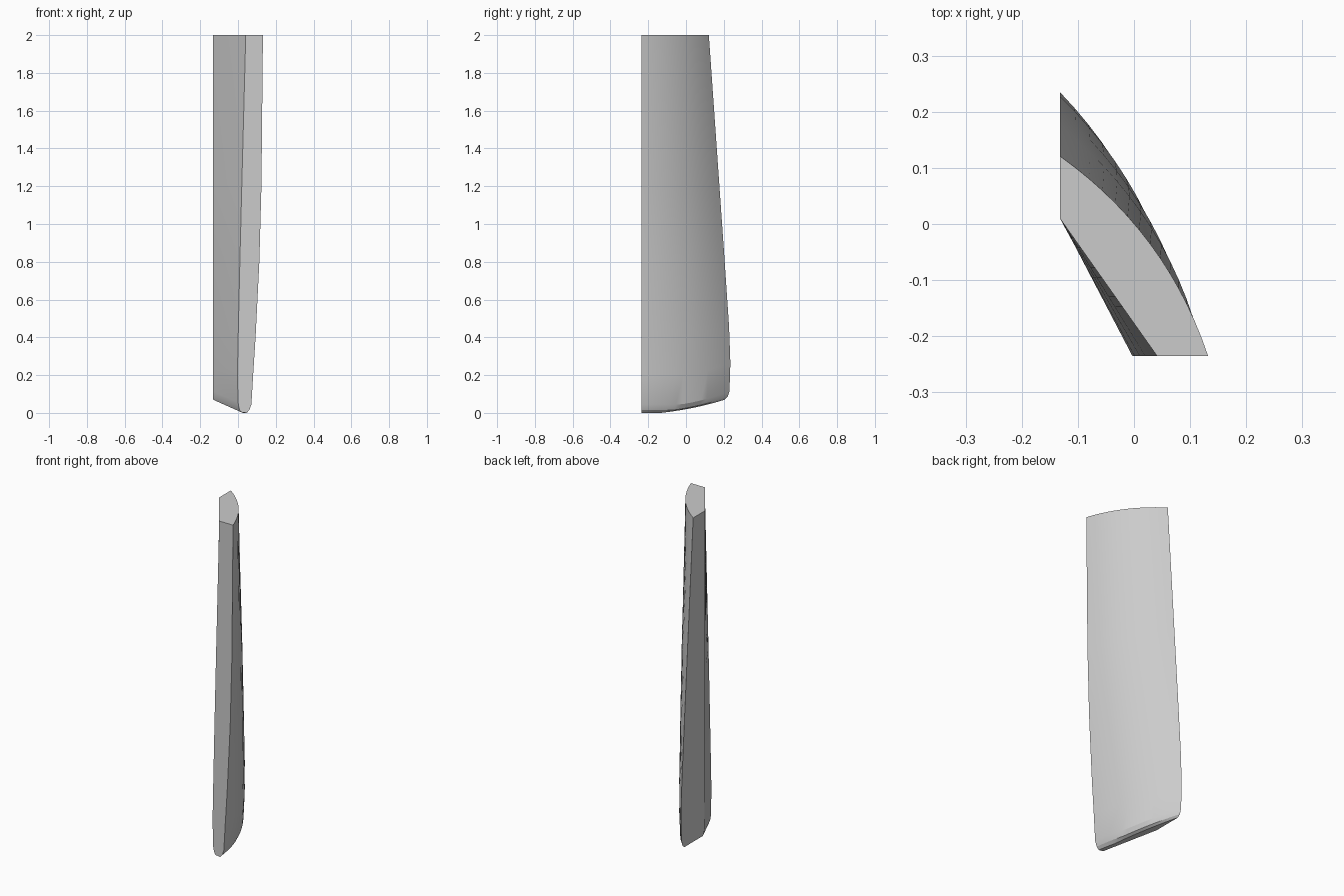
import bpy, bmesh, math
from mathutils import Vector

cube = bpy.data.objects.get("Cube")
if cube:
    bpy.data.objects.remove(cube)

HEIGHT, SIDE, FRONT, STEPS = 2.0, -0.132, -0.235, 14

# level, front inner x, front outer x, side inner y, side outer y, bulge
SECTIONS = [
    (0.0, 0.015, 0.046, 0.03, 0.205, 0.028),
    (0.015, 0.006, 0.060, 0.02, 0.220, 0.037),
    (0.045, 0.0, 0.071, 0.015, 0.230, 0.043),
    (0.2, -0.003, 0.080, 0.012, 0.235, 0.046),
    (0.4, 0.001, 0.093, 0.01, 0.228, 0.046),
    (0.8, 0.010, 0.113, 0.01, 0.202, 0.044),
    (1.2, 0.020, 0.124, 0.01, 0.175, 0.042),
    (HEIGHT, 0.041, 0.132, 0.01, 0.121, 0.036),
]


def section(level, inner_x, outer_x, inner_y, outer_y, bulge):
    """Closed ring: curved outer wall, then straight inner wall back."""
    def height(x):
        lift = 0.07 * max(0, (0.025 - x) / (0.025 - SIDE))
        return level + lift * (1 - level / HEIGHT)

    def wall(x, y, depth):
        a, b = Vector((x, FRONT)), Vector((SIDE, y))
        normal = Vector((b.y - a.y, a.x - b.x)).normalized()
        for i in range(STEPS + 1):
            t = i / STEPS
            p = a.lerp(b, t) + normal * depth * 4 * t * (1 - t)
            yield (p.x, p.y, height(p.x))

    return list(wall(outer_x, outer_y, bulge)) + list(wall(inner_x, inner_y, 0))[::-1]


# Loft the curved slab through its sections
bm = bmesh.new()
rings = [[bm.verts.new(p) for p in section(*s)] for s in SECTIONS]
count = len(rings[0])
for low, high in zip(rings, rings[1:]):
    for i in range(count):
        j = (i + 1) % count
        bm.faces.new((low[i], low[j], high[j], high[i]))

# Close the flat top and the slanted foot
for ring in (rings[0], rings[-1]):
    for i in range(STEPS):
        bm.faces.new((ring[i], ring[i + 1], ring[-2 - i], ring[-1 - i]))
bmesh.ops.recalc_face_normals(bm, faces=bm.faces)

mesh = bpy.data.meshes.new("curved_slab")
bm.to_mesh(mesh)
bm.free()
slab = bpy.data.objects.new("curved_slab", mesh)
bpy.context.collection.objects.link(slab)

# Plain grey
grey = bpy.data.materials.new("light_grey")
grey.use_nodes = True
grey.diffuse_color = (0.6, 0.6, 0.6, 1)
grey.node_tree.nodes["Principled BSDF"].inputs["Base Color"].default_value = grey.diffuse_color
mesh.materials.append(grey)

bpy.ops.object.select_all(action="DESELECT")
slab.select_set(True)
bpy.context.view_layer.objects.active = slab
bpy.ops.object.shade_smooth_by_angle(angle=math.radians(22))
